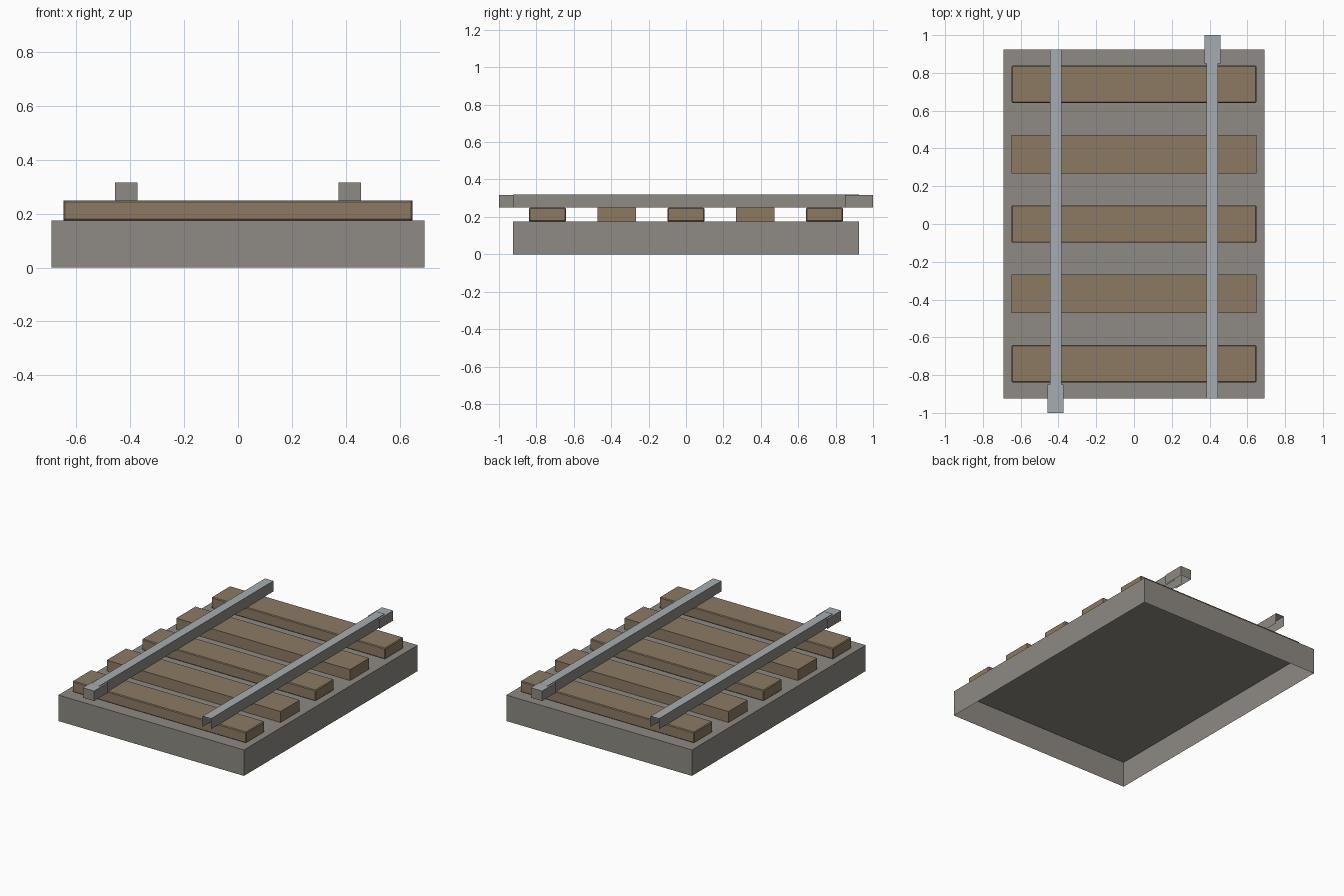
import bpy
import bmesh
from mathutils import Vector

if "Cube" in bpy.data.objects:
    bpy.data.objects.remove(bpy.data.objects["Cube"], do_unlink=True)


def material(name, srgb):
    mat = bpy.data.materials.new(name)
    mat.use_nodes = True
    color = [((c / 255 + 0.055) / 1.055) ** 2.4 for c in srgb] + [1]
    mat.diffuse_color = color
    mat.node_tree.nodes["Principled BSDF"].inputs["Base Color"].default_value = color
    return mat


stone = material("stone grey", (142, 138, 131))
wood = material("wood brown", (140, 122, 99))
steel = material("steel blue grey", (166, 172, 177))


def box(name, low, high, mats, open_sides=(), bevel=0):
    """Box between two corners; open_sides lists outward directions left without a face."""
    low, high = Vector(low), Vector(high)
    bm = bmesh.new()
    bmesh.ops.create_cube(bm, size=1)
    for v in bm.verts:
        v.co = (low + high) / 2 + v.co * (high - low)
    if bevel:
        bmesh.ops.bevel(bm, geom=bm.edges[:], offset=bevel, segments=1, affect='EDGES')
    bm.normal_update()
    gone = [f for f in bm.faces if any(f.normal.dot(Vector(d)) > 0.9 for d in open_sides)]
    bmesh.ops.delete(bm, geom=gone, context='FACES')
    # The last material goes on upward faces
    for f in bm.faces:
        f.material_index = len(mats) - 1 if f.normal.z > 0.9 else 0
    mesh = bpy.data.meshes.new(name)
    bm.to_mesh(mesh)
    bm.free()
    for m in mats:
        mesh.materials.append(m)
    obj = bpy.data.objects.new(name, mesh)
    bpy.context.scene.collection.objects.link(obj)
    return obj


DOWN, FRONT, BACK = (0, 0, -1), (0, -1, 0), (0, 1, 0)

# Track bed: hollow tray, open below
box("track_bed", (-0.692, -0.925, 0), (0.692, 0.925, 0.175), [stone], [DOWN])

# Wooden sleepers, alternately with worn edges
for i in range(5):
    y = (i - 2) * 0.37
    worn = i % 2 == 0
    half = 0.099 if worn else 0.102
    box(f"sleeper_{i + 1}", (-0.648, y - half, 0.175), (0.648, y + half, 0.249),
        [wood], [DOWN], 0.005 if worn else 0)

# Rails as open channels, each with a wider joint cap at one end
for name, side in (("right", -1), ("left", 1)):
    x = side * 0.415
    box(f"{name}_rail", (x - 0.031, -0.925, 0.249), (x + 0.031, 0.925, 0.32),
        [stone, steel], [DOWN, FRONT, BACK])
    ends = sorted((side * 0.85, side * 1.0))
    box(f"{name}_rail_joint", (x - 0.042, ends[0], 0.249), (x + 0.042, ends[1], 0.316),
        [stone, steel], [DOWN, BACK if side < 0 else FRONT])
